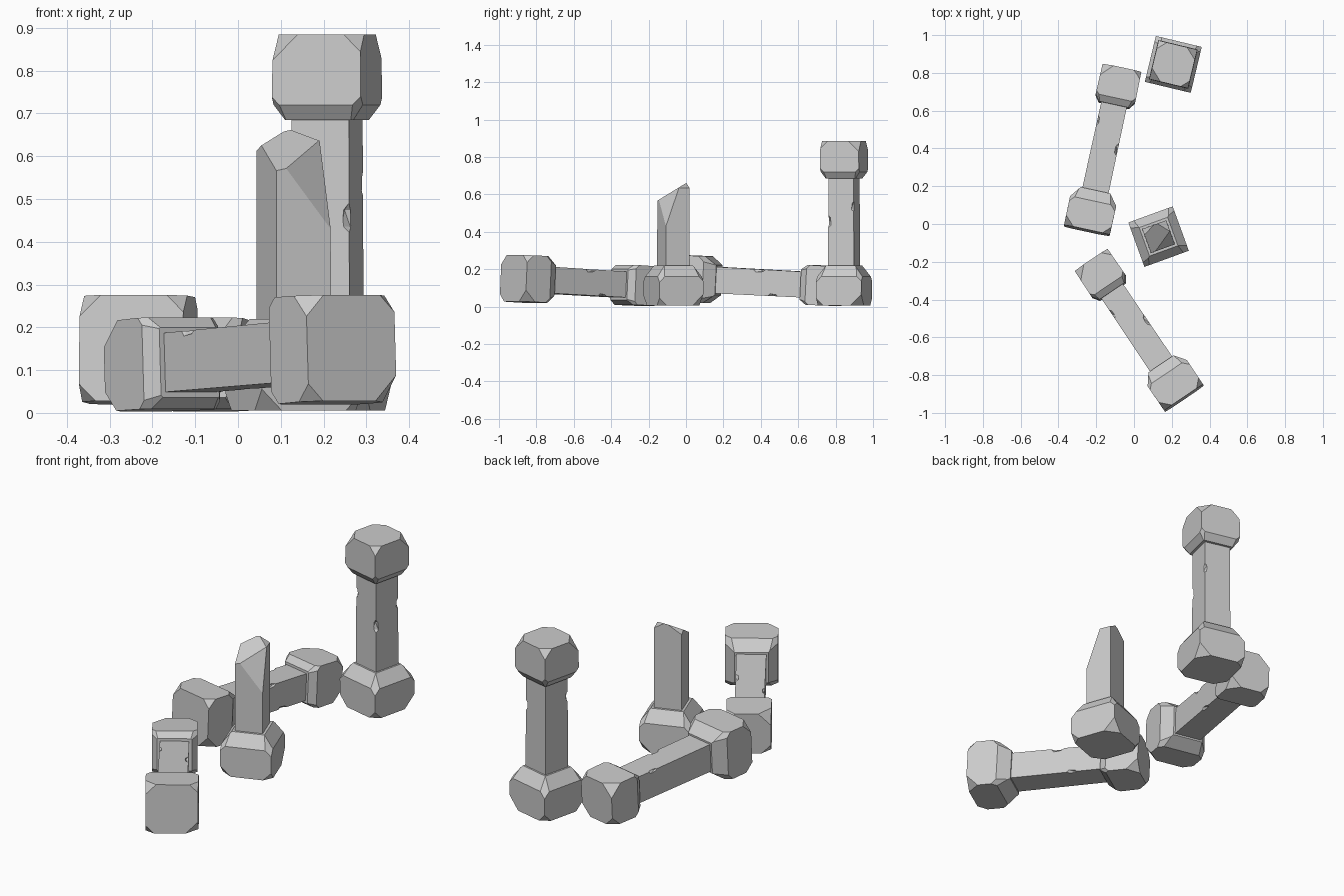
import bpy, bmesh
from math import radians
from mathutils import Matrix, Vector

if "Cube" in bpy.data.objects:
    bpy.data.objects.remove(bpy.data.objects["Cube"])

CORNERS = [(-1, -1), (1, -1), (1, 1), (-1, 1)]


def block(rings):
    """Square stacked profile: rings of (half width, height)."""
    bm = bmesh.new()
    loops = [[bm.verts.new((sx * h, sy * h, z)) for sx, sy in CORNERS] for h, z in rings]
    bm.faces.new(loops[0][::-1])
    bm.faces.new(loops[-1])
    for a, b in zip(loops, loops[1:]):
        for i in range(4):
            j = (i + 1) % 4
            bm.faces.new((a[i], a[j], b[j], b[i]))
    return bm


def slice_off(bm, co, no):
    """Remove everything beyond a plane and close the cut."""
    bmesh.ops.bisect_plane(bm, geom=bm.verts[:] + bm.edges[:] + bm.faces[:], dist=1e-5,
                           plane_co=co, plane_no=no, clear_outer=True)
    bmesh.ops.holes_fill(bm, edges=[e for e in bm.edges if e.is_boundary], sides=0)


def knock_corners(bm, half, z, up, depths):
    for (sx, sy), d in zip(CORNERS, depths):
        slice_off(bm, (sx * (half - d), sy * half, z), Vector((sx, sy, up)).normalized())


def finish(name, bm, matrix):
    bmesh.ops.recalc_face_normals(bm, faces=bm.faces[:])
    mesh = bpy.data.meshes.new(name)
    bm.to_mesh(mesh)
    bm.free()
    ob = bpy.data.objects.new(name, mesh)
    bpy.context.collection.objects.link(ob)
    ob.matrix_world = matrix
    return ob


def add_base(name, matrix):
    bm = block([(.124, 0), (.125, .155), (.08, .215)])
    knock_corners(bm, .124, 0, -1, (.05, .04, .06, .04))
    knock_corners(bm, .125, .155, 1, (.025, .03, .025, .03))
    finish(name + "_base", bm, matrix)


def add_cap(name, matrix):
    bm = block([(.082, .68), (.107, .715), (.105, .88)])
    knock_corners(bm, .105, .88, 1, (.06, .04, .055, .045))
    knock_corners(bm, .107, .715, -1, (.018, .02, .018, .02))
    finish(name + "_cap", bm, matrix)


def add_shaft(name, matrix):
    shaft = finish(name + "_shaft", block([(.071, .2), (.069, .7)]), matrix)
    # chipped edges
    for sx, sy, z, r in [(1, -1, .45, .026), (1, 1, .53, .022), (-1, -1, .58, .022)]:
        bm = bmesh.new()
        bmesh.ops.create_icosphere(bm, subdivisions=1, radius=1)
        bmesh.ops.scale(bm, verts=bm.verts[:], vec=(r, r, r * 1.7))
        chip = finish("chip_cutter", bm, matrix @ Matrix.Translation((sx * .076, sy * .076, z)))
        chip.hide_render = True
        bpy.context.view_layer.update()
        mod = shaft.modifiers.new("chip", 'BOOLEAN')
        mod.operation, mod.object, mod.solver = 'DIFFERENCE', chip, 'EXACT'
        bpy.context.view_layer.objects.active = shaft
        bpy.ops.object.modifier_apply(modifier=mod.name)
        bpy.data.objects.remove(chip)


def add_pillar(name, matrix):
    add_base(name, matrix)
    add_shaft(name, matrix)
    add_cap(name, matrix)


def lying(start, end):
    """Matrix laying the pillar axis from start towards end, -Y side up."""
    z = (Vector(end) - Vector(start)).normalized()
    y = -(Vector((0, 0, 1)) - z * z.z).normalized()
    rot = Matrix((y.cross(z), y, z)).transposed()
    return Matrix.Translation(start) @ rot.to_4x4()


# intact standing pillar
add_pillar("standing_pillar",
           Matrix.Translation((.208, .845, .005)) @ Matrix.Rotation(radians(-13.5), 4, 'Z'))

# two toppled pillars
add_pillar("fallen_pillar_back", lying((-.25, -.035, .152), (-.065, .82, .108)))
add_pillar("fallen_pillar_front", lying((.265, -.922, .152), (-.225, -.193, .108)))

# broken pillar stump
stump = Matrix.Translation((.13, -.067, .005)) @ Matrix.Rotation(radians(20), 4, 'Z')
add_base("broken_pillar", stump)
bm = block([(.068, .2), (.067, .8)])
bm.transform(stump)
slice_off(bm, (.13, 0, .66), Vector((0, -.52, .85)))
slice_off(bm, (.06, -.04, .627), Vector((-.6, .1, .8)))
slice_off(bm, (.17, -.01, .64), Vector((.45, .2, .87)))
a, b, c = Vector((.217, -.107, .43)), Vector((.195, -.045, .61)), Vector((.12, -.143, .56))
slice_off(bm, a, (b - a).cross(c - a).normalized())
finish("broken_pillar_shaft", bm, Matrix.Identity(4))
